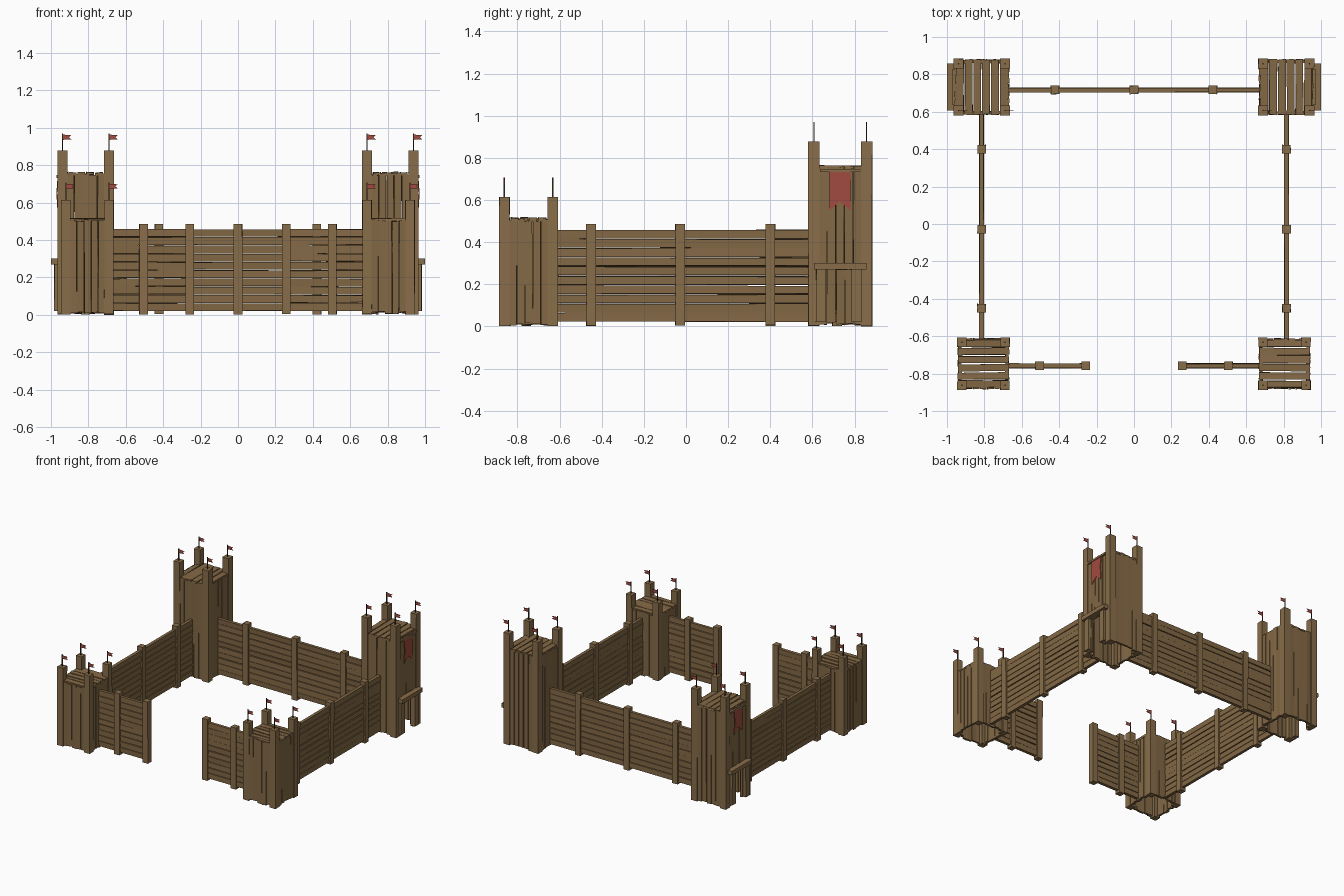
import bpy, bmesh, random
from mathutils import Vector

if "Cube" in bpy.data.objects:
    bpy.data.objects.remove(bpy.data.objects["Cube"])

random.seed(4)


def material(name, color):
    m = bpy.data.materials.new(name)
    m.diffuse_color = (*color, 1)
    m.use_nodes = True
    m.node_tree.nodes["Principled BSDF"].inputs["Base Color"].default_value = m.diffuse_color
    return m


WOOD = material("wood", (0.23, 0.14, 0.06))
POST = material("post_wood", (0.25, 0.155, 0.068))
RED = material("red_cloth", (0.36, 0.07, 0.05))
IRON = material("dark_pole", (0.06, 0.035, 0.02))


def finish(bm, name, mat):
    bmesh.ops.recalc_face_normals(bm, faces=bm.faces)
    me = bpy.data.meshes.new(name)
    bm.to_mesh(me)
    bm.free()
    me.materials.append(mat)
    ob = bpy.data.objects.new(name, me)
    bpy.context.collection.objects.link(ob)
    return ob


def add_box(bm, lo, hi, wobble=(0, 0, 0)):
    # box between two corners, corners loosened to look hand-hewn
    lo, hi = Vector(lo), Vector(hi)
    vs = bmesh.ops.create_cube(bm, size=1)["verts"]
    for v in vs:
        for i in range(3):
            v.co[i] = (lo[i] + hi[i]) / 2 + v.co[i] * (hi[i] - lo[i]) + random.uniform(-1, 1) * wobble[i]


def add_post(bm, x, y, w, top):
    add_box(bm, (x - w / 2, y - w / 2, random.uniform(0, .006)), (x + w / 2, y + w / 2, top), (.001, .001, 0))


def add_outline(bm, pts, push):
    # thin sheet from an outline
    f = bm.faces.new([bm.verts.new(p) for p in pts])
    new = bmesh.ops.extrude_face_region(bm, geom=[f])["geom"]
    bmesh.ops.translate(bm, verts=[v for v in new if isinstance(v, bmesh.types.BMVert)], vec=push)


def palisade(name, axis, a, b, fixed, posts):
    # horizontal plank rows between a and b, plus upright posts
    bm, n, t = bmesh.new(), 10, .012
    h = .44 / n
    for i in range(n):
        z0, z1 = .02 + i * h + .002, .02 + (i + 1) * h - .002
        lo, hi = [a, fixed - t, z0], [b, fixed + t, z1]
        if axis == "y":
            lo[:2], hi[:2] = lo[1::-1], hi[1::-1]
        add_box(bm, lo, hi, (.002, .002, .003 if 0 < i < n - 1 else .001))
    finish(bm, name + "_planks", WOOD)
    bm = bmesh.new()
    for p in posts:
        x, y = (p, fixed) if axis == "x" else (fixed, p)
        add_post(bm, x, y, .046, .485)
    finish(bm, name + "_posts", POST)


def tower(name, xs, ys, w, wall_top, post_top, roof_axis, door_side=0):
    (x0, x1), (y0, y1) = sorted(xs), sorted(ys)
    # corner posts with pennants
    bm, poles, flags = bmesh.new(), bmesh.new(), bmesh.new()
    for x in (x0, x1):
        for y in (y0, y1):
            add_post(bm, x, y, w, post_top)
            r, top = .003, post_top + .092
            add_box(poles, (x - r, y - r, post_top - .01), (x + r, y + r, top))
            za, zb = top - .034, top - .006
            add_outline(flags, [(x, y, za), (x + .047, y, za + .003), (x + .034, y, (za + zb) / 2),
                                (x + .047, y, zb - .003), (x, y, zb)], (0, .002, 0))
    finish(bm, name + "_corner_posts", POST)
    finish(poles, name + "_flag_poles", IRON)
    finish(flags, name + "_pennants", RED)

    # upright wall planks on all four sides
    bm, n, t, g = bmesh.new(), 5, .009, w / 2 - .005
    for axis, fixed, a, b, sgn in (("x", y0, x0, x1, -1), ("x", y1, x0, x1, 1),
                                   ("y", x0, y0, y1, -1), ("y", x1, y0, y1, 1)):
        c = fixed + sgn * (w / 2 - .014)
        a, b = a + g, b - g
        step = (b - a) / n
        for i in range(n):
            p0, p1 = a + i * step + .001, a + (i + 1) * step - .001
            z0 = random.uniform(.005, .018)
            if axis == "y" and sgn == door_side and 1 <= i <= 3:
                z0 = .27
            z1 = wall_top - .008 + random.uniform(-.008, .004)
            lo, hi = [p0, c - t, z0], [p1, c + t, z1]
            if axis == "y":
                lo[:2], hi[:2] = lo[1::-1], hi[1::-1]
            wob = (.002, .003, .003) if axis == "x" else (.003, .002, .003)
            add_box(bm, lo, hi, wob)
    finish(bm, name + "_wall_planks", WOOD)

    # roof deck
    bm, n, e = bmesh.new(), 6, w / 2
    for i in range(n):
        if roof_axis == "x":
            s = (y1 - y0 + w - .02) / n
            lo = (x0 - e + .004, y0 - e + .01 + i * s + .003)
            hi = (x1 + e - .004, y0 - e + .01 + (i + 1) * s - .003)
        else:
            s = (x1 - x0 + w - .02) / n
            lo = (x0 - e + .01 + i * s + .003, y0 - e + .004)
            hi = (x0 - e + .01 + (i + 1) * s - .003, y1 + e - .004)
        add_box(bm, (*lo, wall_top - .015), (*hi, wall_top), (.003, .003, .004))
    finish(bm, name + "_roof_planks", WOOD)


for s, side in ((-1, "left"), (1, "right")):
    # towers
    tower(side + "_front_tower", (s * .69, s * .92), (-.862, -.632), .05, .515, .615, "x")
    tower(side + "_rear_tower", (s * .69, s * .938), (.607, .857), .053, .762, .878, "y", s)

    # walls
    palisade(side + "_side_wall", "y", -.62, .60, s * .815, (-.45, -.028, .40))
    a, b = sorted((s * .25, s * .68))
    palisade(side + "_front_wall", "x", a, b, -.758, (s * .258, s * .505))

    # outer doorway of the rear tower
    bm = bmesh.new()
    for ya, yb in ((.617, .664), (.785, .832)):
        xa, xb = sorted((s * .945, s * .983))
        add_box(bm, (xa, ya, .02), (xb, yb, .272), (.001, .002, 0))
    xa, xb = sorted((s * .945, s * 1.0))
    add_box(bm, (xa, .608, .27), (xb, .857, .302))
    finish(bm, side + "_door_frame", POST)

    # banner
    bm = bmesh.new()
    x = s * .961
    add_outline(bm, [(x, .68, .735), (x, .78, .735), (x + s * .006, .78, .65), (x, .78, .55),
                     (x, .73, .592), (x, .68, .55), (x + s * .006, .68, .65)], (s * .004, 0, 0))
    finish(bm, side + "_banner", RED)
    bm = bmesh.new()
    xa, xb = sorted((s * .95, s * .97))
    add_box(bm, (xa, .635, .733), (xb, .83, .748))
    finish(bm, side + "_banner_rail", POST)

palisade("back_wall", "x", -.67, .67, .717, (-.422, 0, .422))
